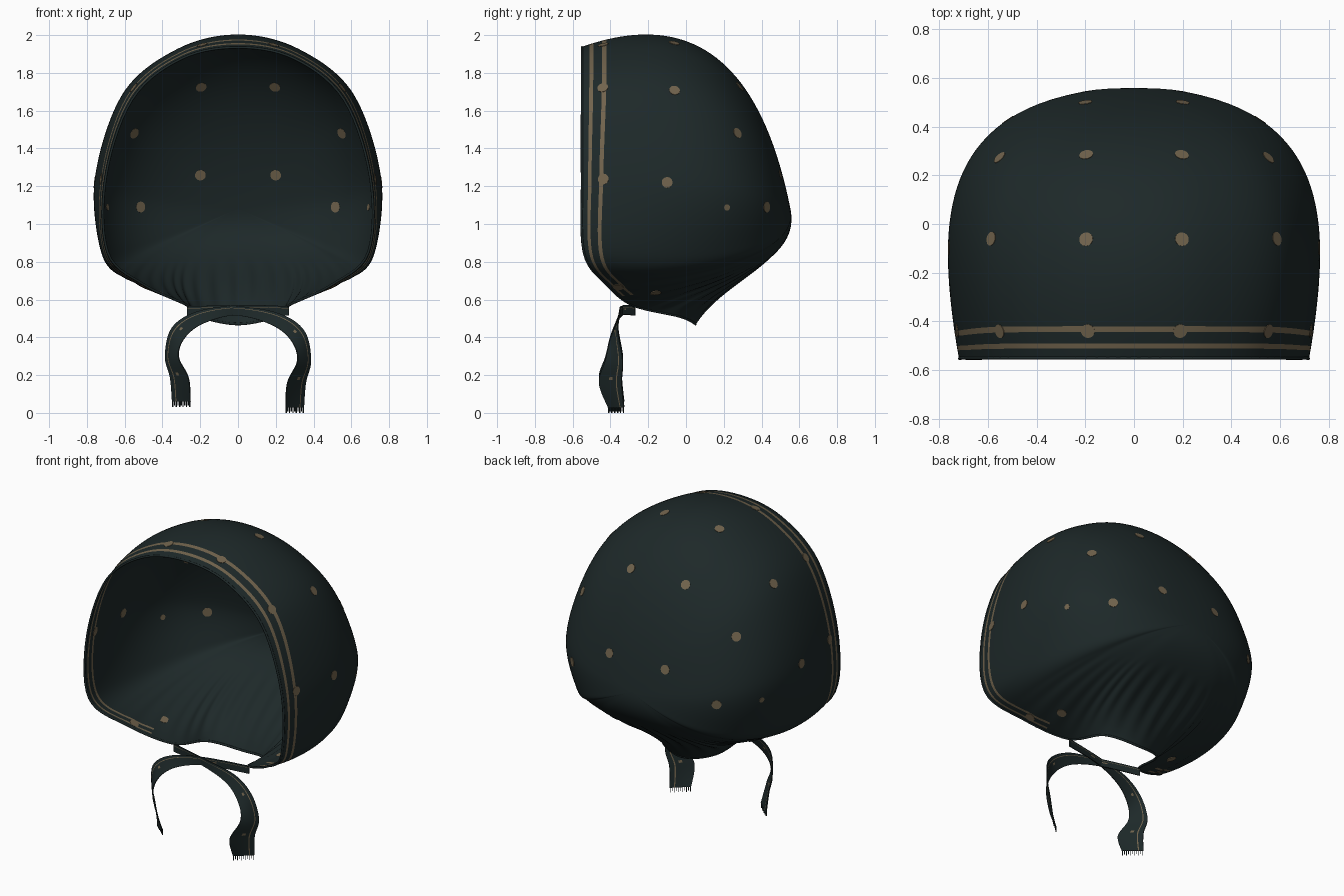
import bpy, bmesh, math
from mathutils import Vector, Matrix
from mathutils.bvhtree import BVHTree

old = bpy.data.objects.get("Cube")
if old:
    bpy.data.objects.remove(old, do_unlink=True)


def material(name, rgb):
    m = bpy.data.materials.new(name)
    m.use_nodes = True
    m.diffuse_color = (*rgb, 1)
    m.node_tree.nodes["Principled BSDF"].inputs["Base Color"].default_value = (*rgb, 1)
    m.node_tree.nodes["Principled BSDF"].inputs["Roughness"].default_value = 0.9
    return m


CLOTH = material("dark slate cloth", (0.0125, 0.0215, 0.022))
GOLD = material("muted gold print", (0.165, 0.125, 0.073))


def add_object(name, mesh, thickness=0):
    obj = bpy.data.objects.new(name, mesh)
    bpy.context.collection.objects.link(obj)
    for m in (CLOTH, GOLD):
        mesh.materials.append(m)
    bpy.ops.object.select_all(action="DESELECT")
    obj.select_set(True)
    bpy.context.view_layer.objects.active = obj
    if thickness:
        mod = obj.modifiers.new("thickness", "SOLIDIFY")
        mod.thickness, mod.offset = thickness, 0
        bpy.ops.object.modifier_apply(modifier=mod.name)
    bpy.ops.object.shade_smooth_by_angle(angle=math.radians(50))
    return obj


def catmull(a, b, c, d, f):
    return 0.5 * (2 * b + (c - a) * f + (2 * a - 5 * b + 4 * c - d) * f * f
                  + (3 * b - a - 3 * c + d) * f ** 3)


# Hood: meridians from the opening edge to the back, each an edge point, a handle,
# and the x, z of a second handle lying in the tilted plane at the back
POLE = Vector((0, 0.55, 1.08))
HALF = [
    ((0, -.55, 1.935), (0, 0, 2.13), (0, 1.9)),            # crown
    ((.3, -.55, 1.875), (.34, 0, 2.03), (.37, 1.83)),      # upper
    ((.56, -.55, 1.66), (.66, -.02, 1.77), (.67, 1.58)),   # shoulder
    ((.7, -.55, 1.25), (.79, -.1, 1.25), (.89, 1.15)),     # side
    ((.69, -.54, .85), (.76, -.15, .8), (.72, .82)),       # jaw
    ((.5, -.42, .68), (.62, -.1, .68), (.61, .8)),         # cheek
    ((.27, -.28, .57), (.42, 0, .64), (.5, .8)),           # chin
    ((.2, -.03, .51), (.28, .14, .69), (.3, .8)),          # neck side
    ((0, .05, .47), (0, .22, .75), (0, .8)),               # neck back
]
RIGHT = [[Vector(a), Vector(b), Vector((x, POLE.y - 0.2 * (z - POLE.z), z))]
         for a, b, (x, z) in HALF]
LEFT = [[Vector((-p.x, p.y, p.z)) for p in row] for row in RIGHT[-2:0:-1]]
MERIDIANS = RIGHT + LEFT
COUNT = len(MERIDIANS)


def hood_point(t, v):
    i, f = int(t), t - int(t)
    rows = [MERIDIANS[(i + k) % COUNT] for k in (-1, 0, 1, 2)]
    a, b, c = (catmull(*(r[j] for r in rows), f) for j in range(3))
    w = 1 - v
    p = w ** 3 * a + 3 * w * w * v * b + 3 * w * v * v * c + v ** 3 * POLE
    # gathers fanning out from the neck
    reach = 1 - abs(t - COUNT / 2) / 3.5
    if reach > 0 and v < 0.6:
        fold = math.cos(5 * math.pi * (t - COUNT / 2)) * math.sin(math.pi * v / 0.6)
        p += (p - Vector((0, 0, 1.1))).normalized() * 0.007 * fold * math.sqrt(reach)
    return p


STEPS = COUNT * 14
STRIPES = [0.024, 0.037, 0.066, 0.081]
LEVELS = [0, *STRIPES] + [0.11 + 0.86 * k / 34 for k in range(35)]
bm = bmesh.new()
rings = [[bm.verts.new(hood_point(COUNT * s / STEPS, v)) for s in range(STEPS)]
         for v in LEVELS]
pole = bm.verts.new(POLE)
for r, (lower, upper) in enumerate(zip(rings, rings[1:])):
    for s in range(STEPS):
        n = (s + 1) % STEPS
        face = bm.faces.new((lower[s], lower[n], upper[n], upper[s]))
        on_rim = abs(COUNT * (s + 0.5) / STEPS - COUNT / 2) > 2.5
        face.material_index = int(on_rim and r in (1, 3))
for s in range(STEPS):
    bm.faces.new((rings[-1][s], rings[-1][(s + 1) % STEPS], pole))
bmesh.ops.recalc_face_normals(bm, faces=bm.faces)
surface = BVHTree.FromBMesh(bm)
mesh = bpy.data.meshes.new("bonnet_hood")
bm.to_mesh(mesh)
bm.free()
add_object("bonnet_hood", mesh, 0.006)

# Hem around the face and neck opening
curve = bpy.data.curves.new("opening_hem", "CURVE")
curve.dimensions = "3D"
curve.bevel_depth, curve.bevel_resolution = 0.007, 2
spline = curve.splines.new("POLY")
spline.points.add(STEPS // 2 - 1)
for s, point in enumerate(spline.points):
    point.co = (*hood_point(COUNT * 2 * s / STEPS, 0), 1)
spline.use_cyclic_u = True
curve.materials.append(CLOTH)
hem = bpy.data.objects.new("opening_hem", curve)
bpy.context.collection.objects.link(hem)

# Printed dots, thin plates that show on both faces of the cloth: position and radius
BIG, SMALL = 0.029, 0.017
DOTS = [(.2, -.06, 1.97, BIG), (.59, -.06, 1.71, BIG), (.76, -.1, 1.22, BIG),
        (.2, .3, 1.74, BIG), (.55, .27, 1.48, BIG), (.2, .5, 1.26, BIG),
        (.5, .4, 1.09, BIG), (.68, .21, 1.09, SMALL), (.19, -.44, 1.95, BIG),
        (.55, -.44, 1.72, BIG), (.74, -.44, 1.24, BIG),
        (.5, -.36, .66, BIG), (.42, -.16, .64, BIG)]
bm = bmesh.new()
for x, y, z, radius in DOTS:
    for side in (-1, 1):
        spot, normal, _, _ = surface.find_nearest(Vector((side * x, y, z)))
        place = Matrix.Translation(spot) @ normal.to_track_quat("Z", "Y").to_matrix().to_4x4()
        bmesh.ops.create_cone(bm, cap_ends=True, segments=14, radius1=radius,
                              radius2=radius, depth=0.0095, matrix=place)
for face in bm.faces:
    face.material_index = 1
mesh = bpy.data.meshes.new("printed_dots")
bm.to_mesh(mesh)
bm.free()
add_object("printed_dots", mesh)

# Ties: centre point and half-width vector along each ribbon
TIE = [((-.27, -.27, .54), (0, 0, .025)), ((0, -.33, .54), (0, 0, .025)),
       ((.2, -.36, .495), (.02, .01, .03)), ((.315, -.38, .41), (.035, .02, .025)),
       ((.35, -.38, .28), (.035, .045, 0)), ((.31, -.4, .16), (.048, .06, 0)),
       ((.3, -.37, .03), (.048, .042, 0))]
ACROSS = [-1, -.5, -.1, .2, .5, .6, 1]


def make_tie(name, side, lift, forward):
    path = []
    for k, pair in enumerate(TIE):
        centre, half = (Vector((side * p[0], p[1], p[2])) for p in pair)
        centre.z += lift * k / (len(TIE) - 1)
        centre.y -= forward if k == 1 else 0
        path.append((centre, half))
    path = [path[0]] + path + [path[-1]]
    bm = bmesh.new()
    rows = []
    for i in range(len(TIE) - 1):
        for k in range(8 + (i == len(TIE) - 2)):
            c, h = (catmull(*(path[i + n][j] for n in range(4)), k / 8) for j in (0, 1))
            rows.append([bm.verts.new(c + h * w) for w in ACROSS])
    for i, (a, b) in enumerate(zip(rows, rows[1:])):
        for j in range(len(ACROSS) - 1):
            face = bm.faces.new((a[j], a[j + 1], b[j + 1], b[j]))
            # a thin lengthwise line and a few printed flecks
            face.material_index = int(j == 4 or (j == 2 and i % 16 == 6))
    # frayed threads at the end
    end, half = path[-1]
    for k in range(11):
        top = end + half * (k / 5 - 1) * 0.94
        length = 0.03 if k % 2 == 0 else 0.022
        quad = [(-.03, 0), (.03, 0), (.03, -length), (-.03, -length)]
        bm.faces.new([bm.verts.new(top + half * w + Vector((0, 0, dz))) for w, dz in quad])
    mesh = bpy.data.meshes.new(name)
    bm.to_mesh(mesh)
    bm.free()
    add_object(name, mesh, 0.006)


make_tie("left_tie", 1, 0, 0.012)
make_tie("right_tie", -1, 0.03, 0)
